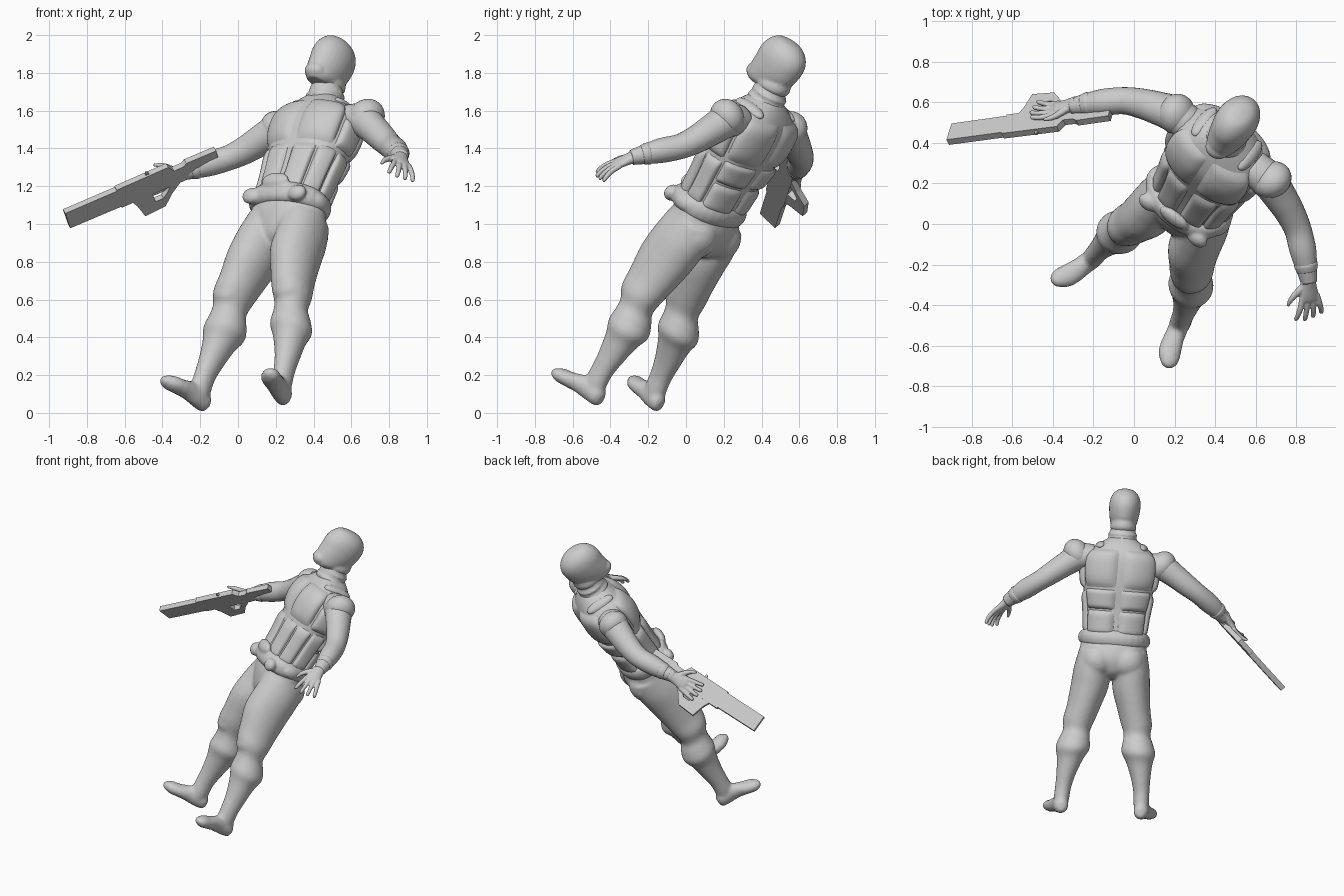
import bpy
import bmesh
import math
from mathutils import Matrix, Vector

cube = bpy.data.objects.get("Cube")
if cube:
    bpy.data.objects.remove(cube, do_unlink=True)

grey = bpy.data.materials.new("plain grey")
grey.use_nodes = True
grey.diffuse_color = (0.6, 0.6, 0.6, 1)
grey.node_tree.nodes["Principled BSDF"].inputs["Base Color"].default_value = (0.6, 0.6, 0.6, 1)


def frame(left, back, up, origin):
    m = Matrix((left, back, up)).transposed().to_4x4()
    m.translation = origin
    return m


# The figure is modelled upright, then leaned back by this frame
UP = Vector((0.258, 0.432, 0.864)).normalized()
LEFT = Vector((0.80, -0.59, 0.06))
LEFT = (LEFT - UP * LEFT.dot(UP)).normalized()
BODY = frame(LEFT, UP.cross(LEFT), UP, (-0.014, -0.368, 0.063))
Y, Z = Vector((0, 1, 0)), Vector((0, 0, 1))


def finish(name, bm, matrix=BODY, smooth=True):
    bmesh.ops.recalc_face_normals(bm, faces=bm.faces)
    for f in bm.faces:
        f.smooth = smooth
    mesh = bpy.data.meshes.new(name)
    bm.to_mesh(mesh)
    bm.free()
    mesh.materials.append(grey)
    ob = bpy.data.objects.new(name, mesh)
    bpy.context.collection.objects.link(ob)
    ob.matrix_world = matrix
    return ob


def fuse(name, parts, voxel, smoothing):
    """Melt overlapping parts into one skin."""
    bm = bmesh.new()
    for ob in parts:
        bm.from_mesh(ob.data)
        bpy.data.objects.remove(ob, do_unlink=True)
    ob = finish(name, bm)
    melt = ob.modifiers.new("melt", 'REMESH')
    melt.mode = 'VOXEL'
    melt.voxel_size = voxel
    melt.use_smooth_shade = True
    soften = ob.modifiers.new("soften", 'SMOOTH')
    soften.factor = 0.5
    soften.iterations = smoothing


def spline(rows, t):
    """Smooth value between rows at index t."""
    n = len(rows) - 1
    i = min(int(t), n - 1)
    f = t - i
    p = [rows[max(0, min(n, i + k))] for k in (-1, 0, 1, 2)]
    return [b + 0.5 * f * (c - a + f * (2 * a - 5 * b + 4 * c - d + f * (3 * (b - c) + d - a)))
            for a, b, c, d in zip(*p)]


def sgnpow(v, p):
    return math.copysign(abs(v) ** p, v)


def loft(name, rows, side=1, axis=None, ref=Y, power=1.0, steps=5, sides=28):
    """Tube through rows of x, y, z, width radius, depth radius."""
    rows = [(r[0] * side,) + tuple(r[1:]) for r in rows]
    count = (len(rows) - 1) * steps
    data = [spline(rows, i / steps) for i in range(count + 1)]
    pts = [Vector(d[:3]) for d in data]
    bm = bmesh.new()
    rings = []
    for i, d in enumerate(data):
        t = axis or (pts[min(i + 1, count)] - pts[max(i - 1, 0)]).normalized()
        u = ref.cross(t).normalized()
        v = t.cross(u)
        ring = []
        for k in range(sides):
            a = 2 * math.pi * k / sides
            ring.append(bm.verts.new(pts[i] + u * sgnpow(math.cos(a), power) * max(d[3], 0.003)
                                     + v * sgnpow(math.sin(a), power) * max(d[4], 0.003)))
        rings.append(ring)
    for a, b in zip(rings, rings[1:]):
        for k in range(sides):
            j = (k + 1) % sides
            bm.faces.new((a[k], a[j], b[j], b[k]))
    bm.faces.new(rings[0])
    bm.faces.new(rings[-1])
    return finish(name, bm)


def blob(name, centre, radii, turn=0.0):
    bm = bmesh.new()
    m = Matrix.Translation(centre) @ Matrix.Rotation(turn, 4, 'Y') @ Matrix.Diagonal((*radii, 1))
    bmesh.ops.create_uvsphere(bm, u_segments=28, v_segments=16, radius=1, matrix=m)
    return finish(name, bm)


def upright(rows):
    """Rows of height, width, depth, y centre for a centred part."""
    return [(0, y, z, w, d) for z, w, d, y in rows]


# Torso and belt
TORSO = upright([(1.15, .205, .15, -.03), (1.25, .198, .145, -.02), (1.38, .21, .15, -.01),
                 (1.52, .235, .165, 0), (1.65, .25, .172, .005), (1.74, .232, .155, .015),
                 (1.81, .155, .118, .015), (1.855, .085, .085, .01)])
loft("torso", TORSO, axis=Z, power=0.85)
belt = [loft("belt", upright([(1.125, .2, .15, -.03), (1.145, .222, .172, -.03), (1.185, .232, .182, -.03),
                              (1.22, .224, .172, -.03), (1.24, .2, .15, -.03)]), axis=Z, power=0.9),
        blob("buckle", (0, -.2, 1.235), (.085, .03, .045))]
for side in (1, -1):
    belt += [blob("pouch", (side * .15, -.175, 1.165), (.055, .035, .045)),
             blob("pouch", (side * .21, -.04, 1.18), (.032, .06, .042))]
fuse("belt", belt, .009, 3)


# Padded armour plates that follow the torso surface
def plate(name, side, t0, t1, a0, a1, n=16, puff=0.026):
    bm = bmesh.new()
    grid = []
    for i in range(n + 1):
        row = []
        _, yc, z, w, d = spline(TORSO, t0 + (t1 - t0) * i / n)
        for k in range(n + 1):
            a = math.radians(a0 + (a1 - a0) * k / n)
            u, v = 2 * i / n - 1, 2 * k / n - 1
            off = puff * (1 - u ** 6) * (1 - v ** 6) - 0.004
            s, c = math.sin(a), math.cos(a)
            row.append(bm.verts.new((side * (sgnpow(s, .85) * w + s * off),
                                     yc - sgnpow(c, .85) * d - c * off, z)))
        grid.append(row)
    for i in range(n):
        for k in range(n):
            bm.faces.new((grid[i][k], grid[i][k + 1], grid[i + 1][k + 1], grid[i + 1][k]))
    ob = finish(name, bm)
    if sum((p.normal.dot(p.center - Vector((0, 0, p.center.z))) for p in ob.data.polygons)) < 0:
        ob.data.flip_normals()


PLATES = [("chest_plate", 2.9, 5.5, 2, 64), ("abdomen_plate", .6, 2.8, 2, 38),
          ("flank_plate", .6, 2.8, 40, 78), ("rib_plate", 2.9, 4.3, 67, 110),
          ("side_plate", .6, 2.8, 80, 112), ("shoulder_blade_plate", 2.95, 5.5, 113, 178),
          ("middle_back_plate", 1.95, 2.9, 114, 178), ("lower_back_plate", .6, 1.9, 114, 178)]
for side in (1, -1):
    for name, *span in PLATES:
        plate(name, side, *span)
    blob("shoulder_strap", (side * .14, .02, 1.795), (.04, .1, .03), side * 0.5)

# Neck with collar folds
neck = [loft("neck", upright([(1.78, .105, .105, .01), (1.84, .098, .1, .0), (1.9, .084, .092, -.01),
                              (1.98, .075, .085, -.02)]), axis=Z)]
for z, r in ((1.835, .108), (1.88, .097)):
    neck.append(loft("fold", upright([(z - .025, r - .02, r - .02, 0), (z, r, r, 0),
                                      (z + .025, r - .02, r - .02, -.005)]), axis=Z))
fuse("neck", neck, .008, 3)

# Hooded head with a jutting jaw mask
head = [loft("skull", upright([(1.893, .045, .06, -.105), (1.92, .076, .102, -.077), (1.97, .092, .134, -.05),
                               (2.03, .102, .142, -.035), (2.09, .104, .142, -.03), (2.14, .09, .12, -.03),
                               (2.177, .055, .075, -.035), (2.189, .008, .01, -.035)]), axis=Z),
        blob("mask", (0, -.145, 1.94), (.06, .05, .045)),
        loft("hem", upright([(1.895, .07, .08, -.015), (1.925, .088, .1, -.01), (1.965, .08, .1, -.01)]), axis=Z)]
fuse("head", head, .008, 6)

# Pelvis, legs, knee pads and feet in one skin
LEG = [(.11, .0, 1.1, .118, .15), (.128, -.012, .98, .125, .16), (.14, -.03, .85, .126, .158),
       (.168, -.033, .72, .112, .136), (.192, -.034, .63, .106, .12), (.203, -.02, .555, .09, .096),
       (.212, 0, .5, .102, .107), (.22, .01, .435, .114, .118), (.232, .01, .365, .088, .093),
       (.25, .01, .26, .065, .073), (.262, .007, .17, .054, .062), (.267, .01, .1, .052, .062),
       (.268, .015, .04, .045, .055)]
FOOT = [(.265, .09, .04, .02, .03), (.267, .065, .046, .047, .052), (.275, 0, .054, .05, .06),
        (.29, -.06, .052, .052, .052), (.31, -.12, .042, .06, .043), (.33, -.175, .038, .056, .038),
        (.342, -.218, .036, .02, .016)]
lower = [loft("pelvis", upright([(.915, .04, .07, 0), (.955, .13, .125, 0), (1.03, .205, .158, 0),
                                 (1.1, .225, .165, -.01), (1.2, .21, .15, -.03)]), axis=Z)]
for side in (1, -1):
    lower += [loft("leg", LEG, side, axis=Z), loft("foot", FOOT, side, axis=-Y, ref=Z),
              blob("knee_pad", (side * .197, -.09, .625), (.08, .058, .075)),
              blob("buttock", (side * .1, .07, 1.035), (.11, .1, .11))]
fuse("trousers_and_boots", lower, .011, 7)

# Arms, shoulder pads and hands
ARM = [(.18, .02, 1.72, .08, .09), (.28, .02, 1.71, .088, .092), (.37, .02, 1.65, .08, .084),
       (.455, .017, 1.585, .073, .075), (.535, .0, 1.525, .066, .068), (.615, -.045, 1.468, .066, .066),
       (.68, -.085, 1.417, .053, .052), (.73, -.118, 1.375, .041, .039)]
REACH = Vector((.58, -.4, -.71)).normalized()
SPREAD = Vector((-.253, -.916, .31))
SPREAD = (SPREAD - REACH * SPREAD.dot(REACH)).normalized()


def hand(name, side, wrist, curl, turn, fan):
    flip = Vector((side, 1, 1))
    across_dir = Matrix.Rotation(turn, 3, REACH) @ SPREAD
    palm = REACH.cross(across_dir)
    normal = palm * flip

    def path(points):
        rows = []
        for along, across, drop, w, d in points:
            p = wrist + REACH * along + across_dir * across + palm * drop
            rows.append((*(p * flip), w, d))
        return rows

    parts = [loft("palm", path([(-.03, 0, 0, .038, .036), (.03, .003, 0, .043, .028), (.07, .003, 0, .05, .024),
                                (.1, 0, 0, .046, .019), (.115, 0, 0, .03, .01)]), ref=normal, sides=16)]
    for k in range(4):
        a = (k - 1.5) * .026
        n = .12 - .012 * abs(k - 1.8)
        parts.append(loft("finger", path([(.08, a, 0, .015, .015), (.1 + n * .3, a * (1 + fan * .4), curl * .1, .015, .015),
                                          (.1 + n * .7, a * (1 + fan * .8), curl * .5, .013, .013),
                                          (.1 + n * .95, a * (1 + fan), curl, .011, .011),
                                          (.1 + n, a * (1 + fan), curl * 1.05, .005, .005)]),
                          ref=normal, sides=10, steps=3))
    parts.append(loft("thumb", path([(.02, .02, 0, .022, .02), (.055, .065, curl * .3, .018, .017),
                                     (.085, .092, curl * .6, .014, .014), (.12, .108, curl, .007, .007)]),
                      ref=normal, sides=10, steps=3))
    fuse(name, parts, .005, 2)


# The right shoulder hangs a little lower than the left
for side, word, sag in ((1, "left", 0), (-1, "right", .035)):
    rows = [(x, y, z - sag * max(0, 1 - i / 4), w, d) for i, (x, y, z, w, d) in enumerate(ARM)]
    loft(word + "_arm", rows, side)
    loft(word + "_glove_cuff", [(.655, -.068, 1.437, .05, .048), (.668, -.077, 1.427, .06, .058),
                                (.69, -.092, 1.409, .052, .05)], side)
    blob(word + "_shoulder_pad", (side * (.295 - sag / 2), .02, 1.73 - sag), (.085, .1, .102), side * 0.65)
hand("left_hand", 1, Vector((.725, -.115, 1.378)), .03, math.radians(28), .75)
hand("right_hand", -1, Vector((.735, -.112, 1.382)), -.03, 0, .5)

# Rifle: flat plates cut from side outlines
G = Vector((.913, .129, .386)).normalized()
D = Vector((.196, .69, -.695))
D = (D - G * D.dot(G)).normalized()
RIFLE = frame(G, D, G.cross(D), (-.91, .44, 1.03))


def slab(name, outline, thick):
    bm = bmesh.new()
    face = bm.faces.new([bm.verts.new((g, d, -thick / 2)) for g, d in outline])
    out = bmesh.ops.extrude_face_region(bm, geom=[face])
    bmesh.ops.translate(bm, vec=(0, 0, thick), verts=[v for v in out["geom"] if isinstance(v, bmesh.types.BMVert)])
    finish(name, bm, RIFLE, smooth=False)


slab("rifle_body", [(0, -.053), (.3, -.056), (.3, -.064), (.6, -.07), (.625, -.028), (.68, -.03), (.7, -.045),
                    (.873, -.045), (.873, .03), (.85, .03), (.831, .07), (.79, .055), (.66, .068),
                    (.3, .07), (.3, .062), (.004, .062)], .036)
slab("rifle_grip", [(.36, .06), (.385, .11), (.41, .197), (.53, .187), (.585, .118), (.65, .06), (.59, .06),
                    (.56, .1), (.53, .127), (.485, .127), (.48, .06)], .034)
slab("rifle_sight", [(.478, -.085), (.49, -.085), (.495, -.06), (.473, -.06)], .012)
